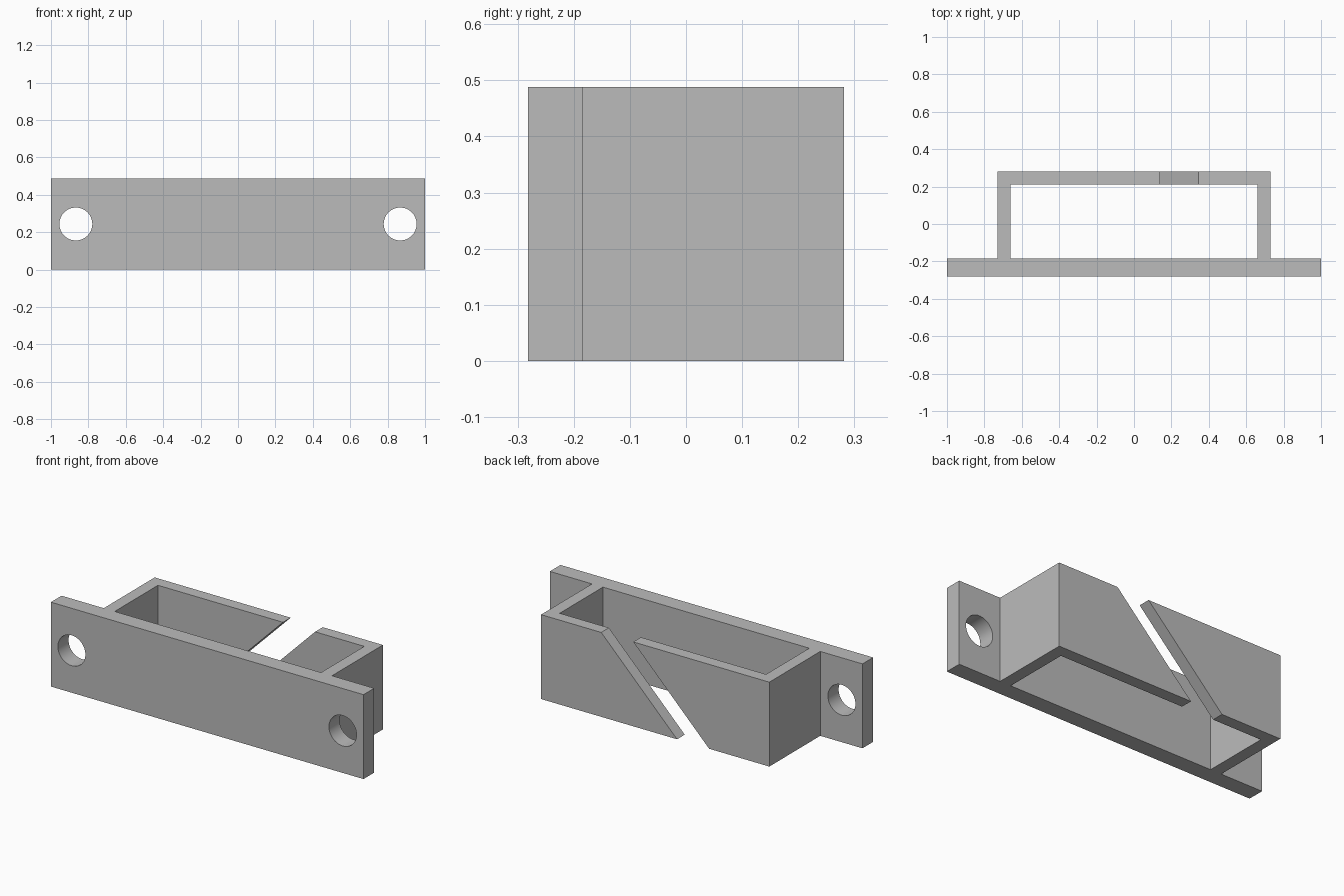
import bpy
import bmesh
import math
from mathutils import Matrix, Vector

if "Cube" in bpy.data.objects:
    bpy.data.objects.remove(bpy.data.objects["Cube"], do_unlink=True)

HEIGHT = 0.488
FRONT, PLATE_BACK, BACK = -0.2815, -0.184, 0.2815
OUTER, WALL = 0.73, 0.07

grey = bpy.data.materials.new("plain_grey")
grey.use_nodes = True
colour = (0.5, 0.5, 0.5, 1)
grey.diffuse_color = colour
grey.node_tree.nodes["Principled BSDF"].inputs["Base Color"].default_value = colour


def finish(name, bm):
    bmesh.ops.recalc_face_normals(bm, faces=bm.faces)
    mesh = bpy.data.meshes.new(name)
    bm.to_mesh(mesh)
    bm.free()
    mesh.materials.append(grey)
    obj = bpy.data.objects.new(name, mesh)
    bpy.context.collection.objects.link(obj)
    return obj


def prism(name, points, direction):
    """Extrude a closed outline along a direction."""
    bm = bmesh.new()
    face = bm.faces.new([bm.verts.new(p) for p in points])
    ext = bmesh.ops.extrude_face_region(bm, geom=[face])
    verts = [v for v in ext["geom"] if isinstance(v, bmesh.types.BMVert)]
    bmesh.ops.translate(bm, verts=verts, vec=Vector(direction))
    return finish(name, bm)


def cut(target, cutter):
    """Subtract a cutter and discard it."""
    cutter.hide_render = True
    mod = target.modifiers.new("cut", "BOOLEAN")
    mod.operation = "DIFFERENCE"
    mod.solver = "EXACT"
    mod.object = cutter
    bpy.context.view_layer.objects.active = target
    bpy.ops.object.modifier_apply(modifier=mod.name)
    bpy.data.objects.remove(cutter, do_unlink=True)


# Mounting plate with a screw hole at each end
plate = prism("mounting_plate",
              [(-1, FRONT, 0), (1, FRONT, 0), (1, PLATE_BACK, 0), (-1, PLATE_BACK, 0)],
              (0, 0, HEIGHT))
for side in (-1, 1):
    bm = bmesh.new()
    place = Matrix.Translation((side * 0.867, FRONT, HEIGHT / 2)) @ Matrix.Rotation(math.pi / 2, 4, "X")
    bmesh.ops.create_cone(bm, cap_ends=True, segments=64, radius1=0.088,
                          radius2=0.088, depth=0.6, matrix=place)
    cut(plate, finish("hole_cutter", bm))

# U-shaped loop behind the plate
inner = OUTER - WALL
half = [(OUTER, PLATE_BACK), (OUTER, BACK), (-OUTER, BACK), (-OUTER, PLATE_BACK),
        (-inner, PLATE_BACK), (-inner, BACK - WALL), (inner, BACK - WALL), (inner, PLATE_BACK)]
loop = prism("rear_loop", [(x, y, 0) for x, y in half], (0, 0, HEIGHT))

# Diagonal slot through the rear wall, run past both edges
shift, low, high = 0.485 / HEIGHT, -0.1, HEIGHT + 0.1
slot = [(-0.345 + low * shift, low), (-0.14 + low * shift, low),
        (-0.14 + high * shift, high), (-0.345 + high * shift, high)]
cut(loop, prism("slot_cutter", [(x, 0.1, z) for x, z in slot], (0, 0.4, 0)))

# Smooth hole walls, crisp edges elsewhere
bpy.ops.object.select_all(action="DESELECT")
plate.select_set(True)
bpy.context.view_layer.objects.active = plate
bpy.ops.object.shade_smooth_by_angle(angle=math.radians(30))
